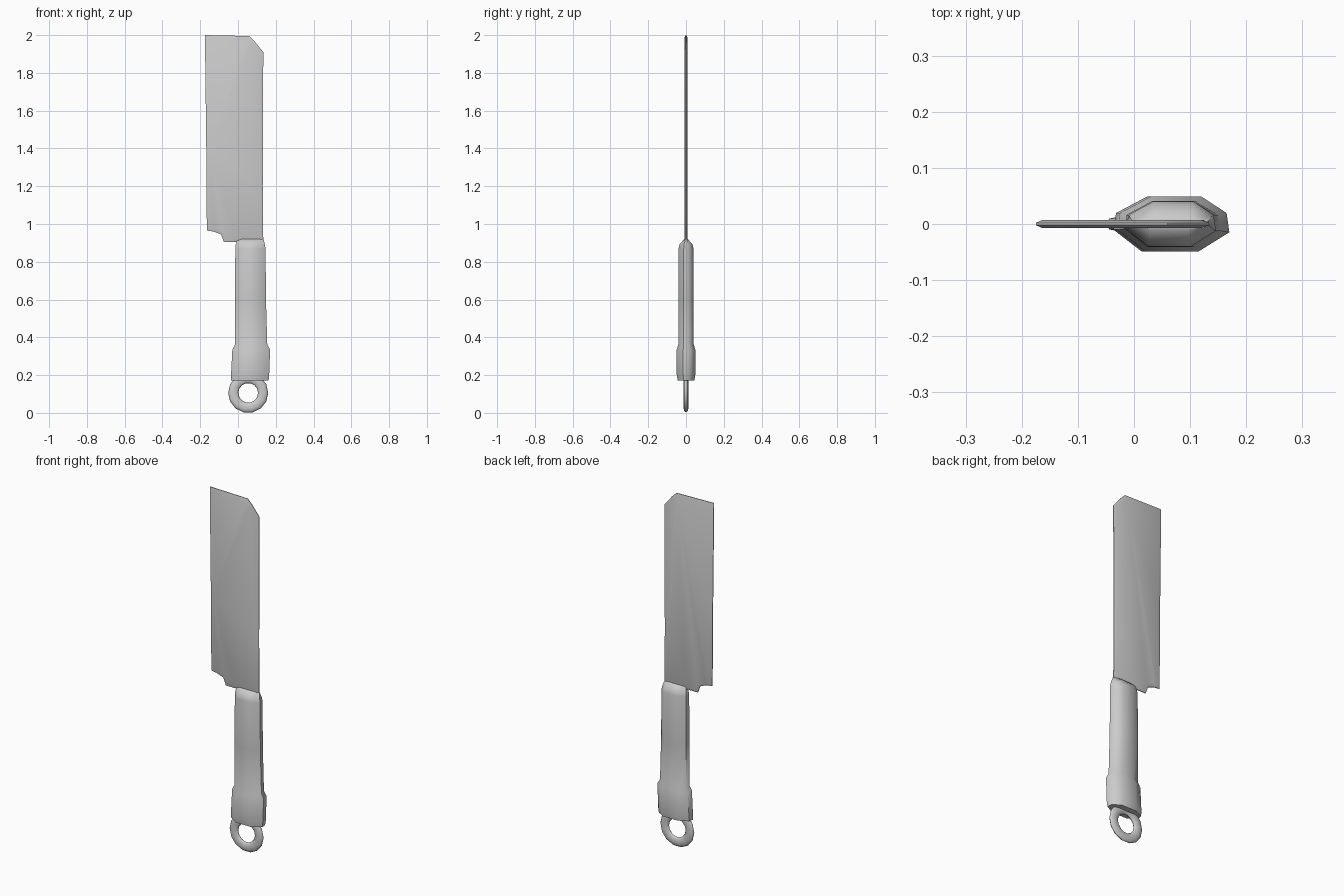
import bpy, bmesh, math

cube = bpy.data.objects.get("Cube")
if cube:
    bpy.data.objects.remove(cube, do_unlink=True)

GREY = (0.6, 0.6, 0.6, 1)
steel = bpy.data.materials.new("light_grey_steel")
steel.use_nodes = True
steel.diffuse_color = GREY
steel.node_tree.nodes["Principled BSDF"].inputs["Base Color"].default_value = GREY


def finish(obj, angle):
    obj.data.materials.clear()
    obj.data.materials.append(steel)
    bpy.ops.object.select_all(action="DESELECT")
    obj.select_set(True)
    bpy.context.view_layer.objects.active = obj
    bpy.ops.object.shade_smooth_by_angle(angle=math.radians(angle))


def make(name, bm, angle):
    bmesh.ops.recalc_face_normals(bm, faces=bm.faces)
    mesh = bpy.data.meshes.new(name)
    bm.to_mesh(mesh)
    bm.free()
    obj = bpy.data.objects.new(name, mesh)
    bpy.context.collection.objects.link(obj)
    finish(obj, angle)


# Blade: thin plate whose rim tapers on both sides
outline = [(-0.175, 2.0), (0.06, 1.995), (0.085, 1.97), (0.134, 1.91), (0.131, 1.2),
           (0.134, 0.9), (-0.01, 0.905), (-0.075, 0.905), (-0.09, 0.945),
           (-0.13, 0.96), (-0.165, 0.965), (-0.168, 1.4)]
bm = bmesh.new()
sides = []
for y in (-0.002, 0.002):
    sides.append([bm.verts.new((x, y, z)) for x, z in outline])
front = bm.faces.new(sides[0])
back = bm.faces.new(sides[1][::-1])
n = len(outline)
for i in range(n):
    j = (i + 1) % n
    bm.faces.new((sides[0][i], sides[0][j], sides[1][j], sides[1][i]))
bmesh.ops.recalc_face_normals(bm, faces=bm.faces)
for face in (front, back):
    bmesh.ops.inset_region(bm, faces=[face], thickness=0.016, depth=0.005)
make("blade", bm, 35)

# Handle: flattened octagonal sections, from the butt up to the blade
section = [(-1, -0.2), (-0.5, -1), (0.45, -1), (1, -0.3),
           (0.95, 0.4), (0.5, 1), (-0.4, 1), (-0.95, 0.4)]
# height, left x, right x, half depth
levels = [(0.172, -0.036, 0.162, 0.044), (0.2, -0.037, 0.165, 0.049),
          (0.335, -0.03, 0.17, 0.049), (0.362, -0.016, 0.155, 0.041),
          (0.6, -0.017, 0.148, 0.041), (0.87, -0.014, 0.146, 0.04),
          (0.892, -0.012, 0.142, 0.034), (0.92, -0.005, 0.135, 0.01)]
bm = bmesh.new()
rings = []
for z, x0, x1, d in levels:
    mid, half = (x0 + x1) / 2, (x1 - x0) / 2
    rings.append([bm.verts.new((mid + half * u, d * v, z)) for u, v in section])
for low, high in zip(rings, rings[1:]):
    for i in range(8):
        j = (i + 1) % 8
        bm.faces.new((low[i], low[j], high[j], high[i]))
bm.faces.new(rings[0][::-1])
bm.faces.new(rings[-1])
make("handle", bm, 50)

# Hanging loop under the handle
bpy.ops.mesh.primitive_torus_add(major_segments=14, minor_segments=8,
                                 major_radius=0.079, minor_radius=0.027,
                                 location=(0.054, 0, 0.106),
                                 rotation=(math.pi / 2, 0, 0))
loop = bpy.context.object
loop.name = "hanging_loop"
loop.scale = (1, 1, 0.5)
finish(loop, 60)
